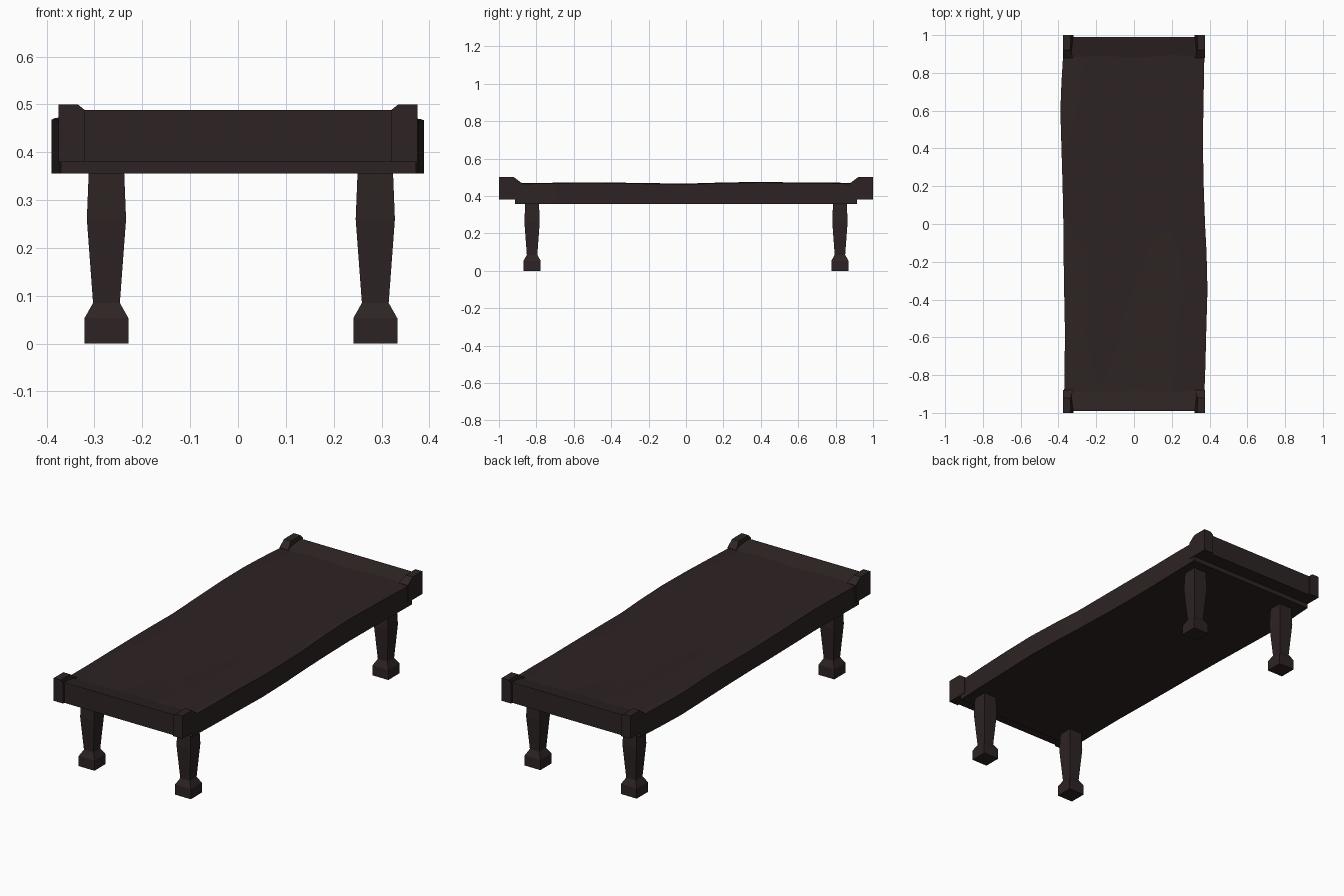
import bpy, bmesh, math

if "Cube" in bpy.data.objects:
    bpy.data.objects.remove(bpy.data.objects["Cube"])

wood = bpy.data.materials.new("dark wood")
wood.diffuse_color = (0.027, 0.017, 0.017, 1)
wood.use_nodes = True
wood.node_tree.nodes["Principled BSDF"].inputs["Base Color"].default_value = wood.diffuse_color


def make_object(name, bm, smooth=False):
    bmesh.ops.recalc_face_normals(bm, faces=bm.faces)
    mesh = bpy.data.meshes.new(name)
    bm.to_mesh(mesh)
    bm.free()
    mesh.materials.append(wood)
    ob = bpy.data.objects.new(name, mesh)
    bpy.context.collection.objects.link(ob)
    if smooth:
        bpy.ops.object.select_all(action='DESELECT')
        ob.select_set(True)
        bpy.context.view_layer.objects.active = ob
        bpy.ops.object.shade_smooth_by_angle(angle=math.radians(25))
    return ob


def loft(name, rings, smooth=False):
    """Skin closed rings of equal length and cap both ends."""
    bm = bmesh.new()
    loops = [[bm.verts.new(p) for p in r] for r in rings]
    for a, b in zip(loops, loops[1:]):
        n = len(a)
        for i in range(n):
            j = (i + 1) % n
            bm.faces.new((a[i], a[j], b[j], b[i]))
    bm.faces.new(loops[0])
    bm.faces.new(loops[-1])
    return make_object(name, bm, smooth)


# Slab: uneven, hand-hewn edges and a slightly dished top.
# Each station: y, left x, right x, rim height
stations = [(-0.915, -0.370, 0.372, 0.468), (-0.75, -0.367, 0.378, 0.470),
            (-0.55, -0.366, 0.383, 0.473), (-0.35, -0.370, 0.389, 0.471),
            (-0.15, -0.373, 0.384, 0.468), (0.0, -0.374, 0.376, 0.466),
            (0.2, -0.378, 0.369, 0.472), (0.4, -0.384, 0.365, 0.475),
            (0.6, -0.390, 0.367, 0.472), (0.75, -0.384, 0.370, 0.471),
            (0.915, -0.374, 0.373, 0.468)]
rings = []
for y, left, right, rim in stations:
    dish = 0.458 + 0.012 * (y / 0.915) ** 2
    rings.append([(left, y, 0.356), (right, y, 0.356), (right, y, rim - 0.004),
                  (right - 0.025, y, rim), (0.18, y, dish), (0, y, dish - 0.002),
                  (-0.18, y, dish), (left + 0.025, y, rim), (left, y, rim - 0.004)])
loft("bed_slab", rings, smooth=True)

for s, end in ((-1, "front"), (1, "back")):
    # End board sloping down into the slab
    profile = [(0.90, 0.38), (0.99, 0.38), (0.99, 0.488), (0.98, 0.488), (0.88, 0.467)]
    loft(end + "_end_board",
         [[(x, s * y, z) for y, z in profile] for x in (-0.35, 0.35)])
    for m, side in ((-1, "left"), (1, "right")):
        # Raised corner block with chamfered inner edges
        outline = [(1.0, 0.38), (1.0, 0.488), (1.0, 0.5), (0.92, 0.5),
                   (0.88, 0.47), (0.88, 0.38)]
        inner = [0.32, 0.32, 0.335, 0.335, 0.322, 0.32]
        loft(f"{end}_{side}_corner_block",
             [[(m * 0.375, s * y, z) for y, z in outline],
              [(m * x, s * y, z) for x, (y, z) in zip(inner, outline)]])
        # Square turned leg with block foot
        cx = -0.275 if m < 0 else 0.287
        cy = s * 0.823
        legs = [(0.046, 0), (0.046, 0.053), (0.028, 0.085),
                (0.041, 0.26), (0.037, 0.36)]
        loft(f"{end}_{side}_leg",
             [[(cx + a * r, cy + b * r, z)
               for a, b in ((-1, -1), (1, -1), (1, 1), (-1, 1))]
              for r, z in legs])
